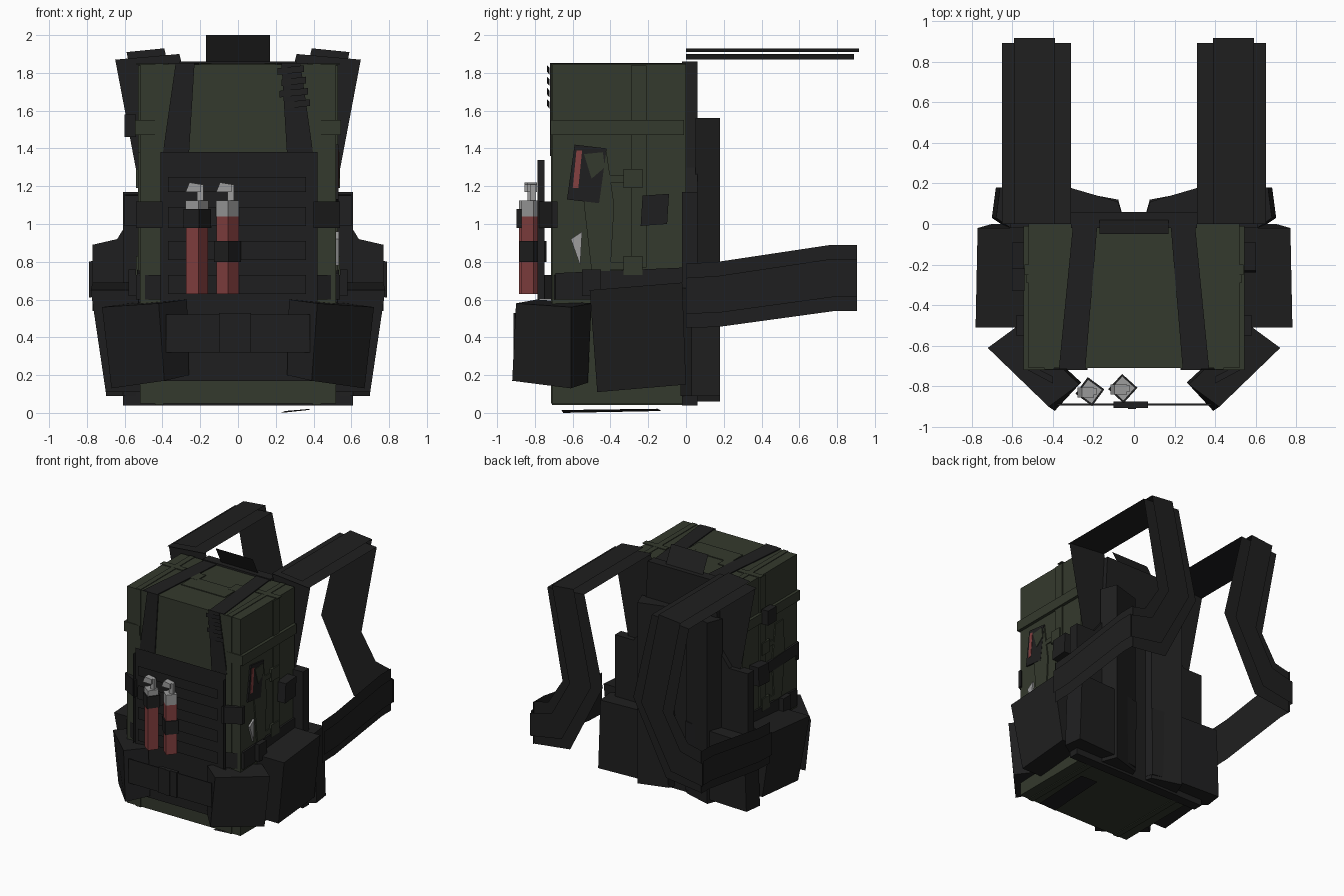
import bpy, bmesh, math

if "Cube" in bpy.data.objects:
    bpy.data.objects.remove(bpy.data.objects["Cube"])

def material(name, c):
    m = bpy.data.materials.new(name)
    m.diffuse_color = (*c, 1)
    m.use_nodes = True
    m.node_tree.nodes["Principled BSDF"].inputs["Base Color"].default_value = m.diffuse_color
    return m

BLACK = material("black_nylon", (.0137, .0137, .0140))
GREEN = material("olive_canvas", (.034, .041, .026))
RED = material("flare_red", (.235, .052, .052))
GREY = material("metal_grey", (.34, .34, .34))

def make(name, verts, faces, mat):
    me = bpy.data.meshes.new(name)
    me.from_pydata(verts, [], faces)
    bm = bmesh.new()
    bm.from_mesh(me)
    bmesh.ops.recalc_face_normals(bm, faces=bm.faces)
    bm.to_mesh(me)
    bm.free()
    me.materials.append(mat)
    ob = bpy.data.objects.new(name, me)
    bpy.context.collection.objects.link(ob)
    return ob

def sheet(name, pts, mat):
    return make(name, pts, [tuple(range(len(pts)))], mat)

def loft(name, a, b, mat):
    n = len(a)
    faces = [tuple(range(n)), tuple(range(n, 2 * n))]
    faces += [(i, (i + 1) % n, n + (i + 1) % n, n + i) for i in range(n)]
    return make(name, list(a) + list(b), faces, mat)

def box(name, x, y, z, mat):
    ring = [(x[0], y[0]), (x[1], y[0]), (x[1], y[1]), (x[0], y[1])]
    return loft(name, [(*p, z[0]) for p in ring], [(*p, z[1]) for p in ring], mat)

def prism_y(name, pts, y, mat):            # profile in x, z
    return loft(name, [(p[0], y[0], p[1]) for p in pts], [(p[0], y[1], p[1]) for p in pts], mat)

def prism_x(name, pts, x, mat):            # profile in y, z
    return loft(name, [(x[0], *p) for p in pts], [(x[1], *p) for p in pts], mat)

def front_sheet(name, x, y, z, mat):       # flat webbing facing the front
    return sheet(name, [(x[0], y, z[0]), (x[1], y, z[0]), (x[1], y, z[1]), (x[0], y, z[1])], mat)

# main bag
box("main_bag", (-.52, .52), (-.71, 0), (.05, 1.845), GREEN)

# back panel, wide below and narrow above
half = [(.61, .04), (.61, 1.17), (.44, 1.17), (.34, 1.3), (.31, 1.86)]
prism_y("back_panel", half + [(-x, z) for x, z in reversed(half)], (-.02, .06), BLACK)

# grab handle leaning forward
sheet("grab_handle", [(-.17, .02, 1.86), (.17, .02, 1.86), (.17, -.05, 2.0), (-.17, -.05, 2.0)], BLACK)

# front webbing panel with its rows
front_sheet("front_panel", (-.41, .42), -.755, (.17, 1.38), BLACK)
for i in range(4):
    z = .63 + i * .18
    front_sheet("webbing_row", (-.37, .36), -.782, (z, z + .1 if i < 3 else z + .08), BLACK)

# lower front belt and buckle
box("front_belt", (-.38, .38), (-.893, -.885), (.32, .52), BLACK)
box("front_belt_buckle", (-.10, .07), (-.905, -.875), (.32, .53), BLACK)
box("buckle_bar", (-.03, .01), (-.912, -.905), (.32, .53), BLACK)

for s, side in ((-1, "left"), (1, "right")):
    def P(*pts):
        return [(s * p[0], *p[1:]) for p in pts]
    def X(a, b):
        return tuple(sorted((s * a, s * b)))

    # green ribs on the bag
    box(side + "_front_rib", X(.395, .44), (-.716, -.71), (.05, 1.848), GREEN)
    box(side + "_top_rib", X(.395, .44), (-.71, 0), (1.845, 1.85), GREEN)
    box(side + "_side_rib", X(.52, .53), (-.29, -.21), (.77, 1.84), GREEN)
    box(side + "_side_band", X(.52, .545), (-.71, -.01), (1.47, 1.55), GREEN)
    box(side + "_corner_band", X(.40, .545), (-.718, -.71), (1.47, 1.55), GREEN)
    box(side + "_top_band", X(.33, .54), (-.25, -.20), (1.845, 1.851), GREEN)
    box(side + "_top_tab", X(.14, .24), (-.33, -.22), (1.845, 1.852), GREEN)
    box(side + "_bottom_rib", X(.395, .44), (-.71, 0), (.043, .05), GREEN)

    # front panel side edge
    sheet(side + "_panel_edge", P((.415, -.785, .60), (.415, -.75, .60), (.415, -.75, 1.34), (.415, -.785, 1.34)), BLACK)

    # black compression strap over the top and down the front
    loft(side + "_lid_strap_top",
         P((.18, 0, 1.845), (.30, 0, 1.845), (.37, -.715, 1.845), (.24, -.715, 1.845)),
         P((.18, 0, 1.853), (.30, 0, 1.853), (.37, -.715, 1.853), (.24, -.715, 1.853)), BLACK)
    prism_y(side + "_lid_strap_front",
            P((.23, 1.853), (.33, 1.853), (.40, 1.36), (.26, 1.36)), (-.719, -.71), BLACK)

    # shoulder strap: wide pad and narrow webbing, each running over and down
    sheet(side + "_pad_top", P((.31, 0, 1.90), (.65, 0, 1.87), (.65, .89, 1.87), (.31, .89, 1.90)), BLACK)
    sheet(side + "_webbing_top", P((.39, 0, 1.93), (.59, 0, 1.91), (.59, .915, 1.91), (.39, .915, 1.93)), BLACK)
    sheet(side + "_pad_back", P((.31, .02, 1.90), (.65, .02, 1.87), (.51, .02, 1.13), (.14, .02, 1.17)), BLACK)
    pads = {"_pad": (.89, [(.31, 1.90), (.14, 1.17), (.44, .58), (.77, .54)],
                     [(.65, 1.87), (.51, 1.13), (.64, .92), (.77, .89)]),
            "_webbing": (.915, [(.39, 1.93), (.23, 1.16), (.50, .66), (.79, .61)],
                         [(.59, 1.91), (.43, 1.14), (.59, .85), (.79, .80)])}
    for part, (y, a, b) in pads.items():
        v = [(s * p[0], y, p[1]) for p in a + b]
        make(side + part + "_front", v, [(i, i + 1, i + 5, i + 4) for i in range(3)], BLACK)

    # lower strap running back to the bag
    for part, x, d in (("_lower_pad", .77, 0), ("_lower_webbing", .79, .075)):
        lo = [(0, .45 + d), (.17, .455 + d), (.79, .54 + d), (.905, .54 + d)]
        hi = [(0, .79 - d), (.17, .80 - d), (.77, .89 - d), (.905, .89 - d)]
        make(side + part, [(s * x, *p) for p in lo + hi],
             [(i, i + 1, i + 5, i + 4) for i in range(3)], BLACK)

    # back padding and hip pad
    ring = [(.06, .05), (.08, .11), (.32, .18), (.37, .05)]
    loft(side + "_back_pad", P(*[(*p, .06) for p in ring]), P(*[(*p, 1.56) for p in ring]), BLACK)
    ring = [(.06, .05), (.08, .12), (.30, .16), (.68, .18), (.70, .03), (.61, -.03)]
    loft(side + "_hip_pad", P(*[(*p, .09) for p in ring]),
         P(*[(x * .97, y, .66) for x, y in ring]), BLACK)

    # tapering side pouch
    loft(side + "_side_pouch",
         P((.50, -.47, .11), (.70, -.47, .11), (.70, 0, .15), (.50, 0, .15)),
         P((.53, -.51, .65), (.78, -.51, .65), (.77, -.02, .69), (.53, -.02, .69)), BLACK)
    # diagonal corner pouch
    loft(side + "_corner_pouch",
         P((.39, -.92, .17), (.67, -.61, .13), (.54, -.52, .16), (.26, -.78, .20)),
         P((.42, -.90, .58), (.72, -.61, .56), (.57, -.50, .58), (.27, -.79, .60)), BLACK)

    # side straps and buckles
    prism_x(side + "_lower_side_strap", [(-.69, .60), (0, .60), (0, .77), (-.69, .74)], X(.52, .535), BLACK)
    sheet(side + "_lower_front_strap", P((.40, -.75, .60), (.54, -.69, .60), (.54, -.69, .73), (.40, -.75, .73)), BLACK)
    box(side + "_lower_strap_buckle", X(.54, .58), (-.55, -.45), (.62, .76), BLACK)
    loft(side + "_upper_front_strap",
         P((.40, -.785, .98), (.54, -.71, .98), (.54, -.68, .98), (.40, -.75, .98)),
         P((.40, -.785, 1.12), (.54, -.71, 1.12), (.54, -.68, 1.12), (.40, -.75, 1.12)), BLACK)
    prism_x(side + "_side_buckle", [(-.24, .99), (-.10, 1.0), (-.09, 1.16), (-.23, 1.15)], X(.52, .60), BLACK)

    # green side pocket and its tabs
    prism_x(side + "_side_pocket", [(-.50, .75), (-.40, .75), (-.38, 1.10), (-.42, 1.38), (-.52, 1.38), (-.54, 1.1)],
            X(.52, .53), GREEN)
    for z in (.73, 1.19):
        box(side + "_pocket_tab", X(.52, .54), (-.33, -.23), (z, z + .1), GREEN)
        box(side + "_pocket_strap", X(.52, .528), (-.48, -.33), (z + .03, z + .07), GREEN)

# lid details
box("lid_panel", (-.2, .2), (-.46, -.30), (1.845, 1.851), GREEN)
for i, (a, b) in enumerate([(.25, .38), (.22, .37), (.23, .36), (.21, .35)]):
    z = 1.61 + i * .06
    sheet("strap_slider", [(a, -.722, z), (b, -.735, z + .015), (b, -.735, z + .05), (a, -.722, z + .035)], BLACK)

# knife on the right side
prism_x("knife_sheath", [(-.59, 1.42), (-.42, 1.40), (-.46, 1.11), (-.63, 1.13)], (.52, .532), BLACK)
prism_x("knife_red_edge", [(-.58, 1.39), (-.55, 1.39), (-.57, 1.19), (-.60, 1.19)], (.53, .535), RED)
prism_x("knife_guard", [(-.54, 1.37), (-.44, 1.38), (-.43, 1.30), (-.50, 1.24)], (.53, .537), GREEN)
prism_x("knife_blade", [(-.61, .92), (-.55, .96), (-.56, .78)], (.52, .535), GREY)

# extra left straps
prism_x("left_middle_strap", [(-.71, 1.02), (-.05, 1.0), (-.05, 1.09), (-.71, 1.12)], (-.535, -.52), BLACK)
box("left_upper_buckle", (-.60, -.54), (-.33, -.22), (1.46, 1.58), BLACK)

# loose strap under the bag
sheet("bottom_strap", [(.23, -.65, .0), (.25, -.13, .01), (.39, -.15, .022), (.37, -.66, .015)], BLACK)

# two four-sided flares with caps, bent igniters and holders
for name, cx, cy, a in (("left_flare", -.217, -.825, .15), ("right_flare", -.055, -.81, .05)):
    def prism4(part, r, z0, z1, mat):
        ring = [(cx + r * math.cos(a + k * math.pi / 2), cy + r * math.sin(a + k * math.pi / 2)) for k in range(4)]
        loft(name + part, [(*p, z0) for p in ring], [(*p, z1) for p in ring], mat)
    prism4("_tube", .06, .63, 1.04, RED)
    prism4("_cap", .061, 1.04, 1.125, GREY)
    box(name + "_neck", (cx, cx + .035), (cy - .015, cy + .015), (1.12, 1.21), GREY)
    prism_y(name + "_hook", [(cx - .06, 1.17), (cx + .02, 1.17), (cx + .02, 1.21), (cx - .04, 1.22)],
            (cy - .03, cy + .02), GREY)
    prism4("_holder", .072, *((.98, 1.08) if cx < -.1 else (.80, .91)), BLACK)
front_sheet("flare_holder_wing", (-.37, -.14), -.788, (.98, 1.08), BLACK)
